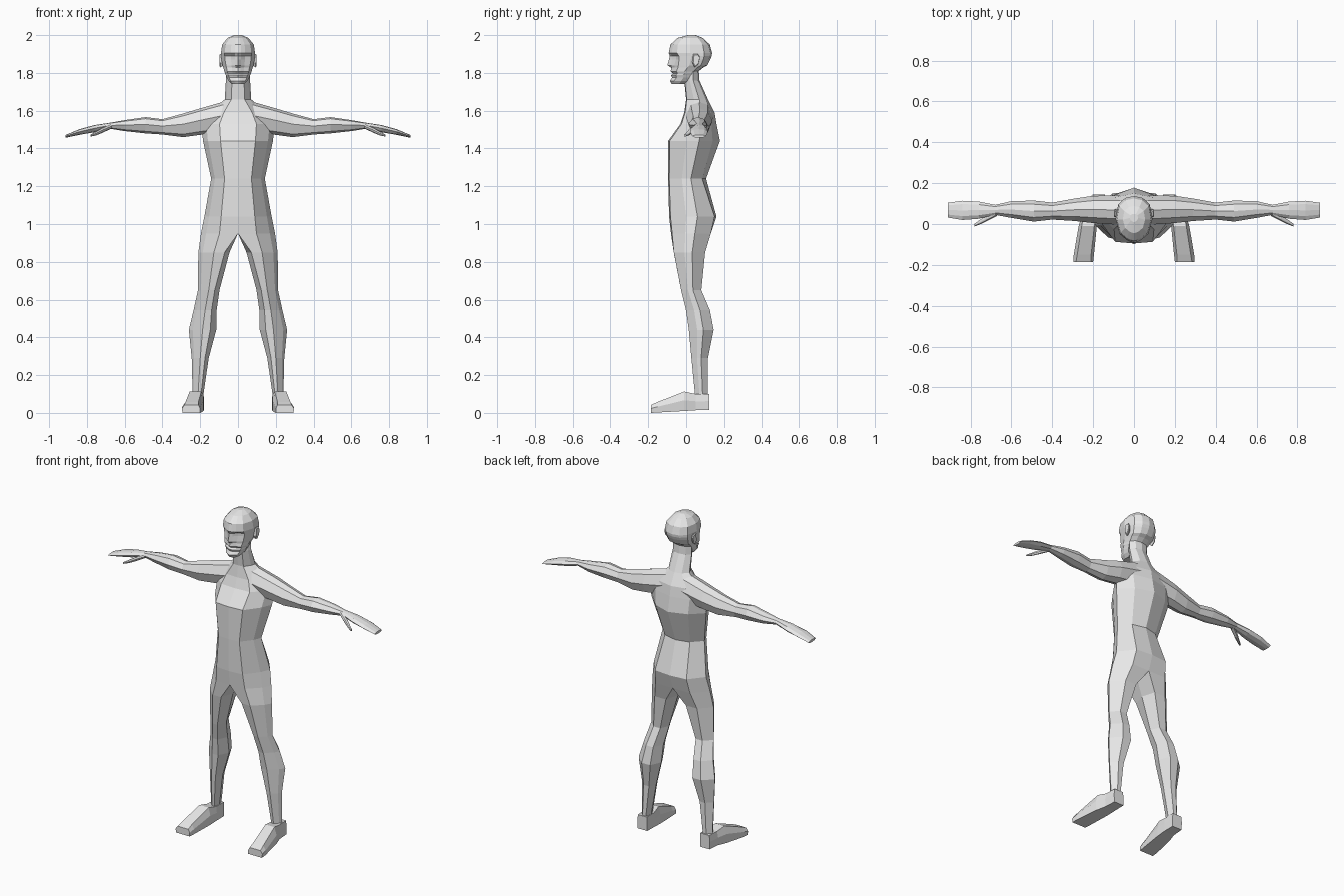
import bpy, bmesh, math

grey = bpy.data.materials.new("light_grey")
grey.diffuse_color = (0.8, 0.8, 0.8, 1)


def loft(name, rings):
    """Skin a list of closed rings, cap the ends and mirror across x = 0."""
    bm = bmesh.new()
    loops = [[bm.verts.new(p) for p in r] for r in rings]
    n = len(loops[0])
    for a, b in zip(loops, loops[1:]):
        for i in range(n):
            j = (i + 1) % n
            bm.faces.new((a[i], a[j], b[j], b[i]))
    bm.faces.new(loops[0])
    bm.faces.new(loops[-1])
    bmesh.ops.recalc_face_normals(bm, faces=bm.faces)
    # open the half along the centre plane
    inner = [f for f in bm.faces if all(abs(v.co.x) < 1e-5 for v in f.verts)]
    bmesh.ops.delete(bm, geom=inner, context='FACES')
    me = bpy.data.meshes.new(name)
    bm.to_mesh(me)
    bm.free()
    me.materials.append(grey)
    ob = bpy.data.objects.new(name, me)
    bpy.context.collection.objects.link(ob)
    mod = ob.modifiers.new("mirror", 'MIRROR')
    mod.use_clip = True
    mod.merge_threshold = 0.0005
    return ob


# Neck, torso and leg: z, inner x, outer x, front y, back y, back fullness, roundness
def body_ring(z, xi, xo, yf, yb, full, r):
    xs = (0.22 * r, 0.5, 0.86, 1, 0.6, 0.2 * r, 0)
    ys = (0.04 * r, 0.03, 0.36, 0.6, full, 1, 0.5)
    return [(xi + (xo - xi) * a, yf + (yb - yf) * b, z) for a, b in zip(xs, ys)]


loft("body", [body_ring(*r) for r in (
    (1.84, 0, 0.062, -0.005, 0.065, 0.9, 0),
    (1.76, 0, 0.064, -0.010, 0.070, 0.9, 0),
    (1.66, 0, 0.070, 0.000, 0.115, 0.9, 0),
    (1.59, 0, 0.150, -0.010, 0.150, 0.88, 0),
    (1.53, 0, 0.195, -0.030, 0.160, 0.86, 0),
    (1.44, 0, 0.185, -0.095, 0.178, 0.86, 0),
    (1.24, 0, 0.142, -0.095, 0.105, 0.9, 0),
    (1.04, 0, 0.178, -0.090, 0.160, 0.96, 0),
    (0.95, 0, 0.196, -0.080, 0.130, 1.0, 0),
    (0.85, 0.045, 0.210, -0.070, 0.100, 1.0, 0.7),
    (0.65, 0.098, 0.212, -0.030, 0.080, 1.0, 1),
    (0.545, 0.113, 0.235, -0.005, 0.125, 1.0, 1),
    (0.44, 0.115, 0.260, 0.010, 0.145, 1.0, 1),
    (0.29, 0.155, 0.245, 0.025, 0.115, 1.0, 1),
    (0.09, 0.184, 0.240, 0.045, 0.115, 1.0, 1))])


# Foot: y, inner x, outer x, bottom z, top z, top inset
def foot_ring(y, xi, xo, zb, zt, t):
    zm = zb + (zt - zb) * 0.55
    return [(xi, y, zb), (xo, y, zb), (xo + 0.003, y, zm), (xo - t, y, zt), (xi + t, y, zt), (xi, y, zm)]


loft("foot", [foot_ring(*r) for r in (
    (0.122, 0.180, 0.245, 0.015, 0.100, 0.002),
    (0.050, 0.180, 0.250, 0.014, 0.100, 0.004),
    (-0.010, 0.182, 0.268, 0.010, 0.113, 0.012),
    (-0.150, 0.196, 0.292, 0.002, 0.058, 0.014),
    (-0.186, 0.200, 0.294, 0.000, 0.042, 0.010))])


# Arm and hand: x, front y, back y, bottom z, top z
def arm_ring(x, yf, yb, zb, zt):
    cy, cz, ry, rz = (yf + yb) / 2, (zb + zt) / 2, (yb - yf) / 2, (zt - zb) / 2
    prof = ((-1, 0.1), (-0.6, 0.8), (0, 1), (0.65, 0.75), (1, 0), (0.65, -0.8), (0, -1), (-0.65, -0.75))
    return [(x, cy + a * ry, cz + b * rz) for a, b in prof]


loft("arm", [arm_ring(*r) for r in (
    (0.05, -0.005, 0.140, 1.490, 1.655),
    (0.20, 0.005, 0.138, 1.472, 1.612),
    (0.29, 0.015, 0.125, 1.460, 1.585),
    (0.40, 0.022, 0.105, 1.474, 1.555),
    (0.49, 0.012, 0.115, 1.480, 1.566),
    (0.60, 0.030, 0.112, 1.492, 1.550),
    (0.68, 0.045, 0.094, 1.505, 1.536),
    (0.76, 0.026, 0.110, 1.486, 1.524),
    (0.84, 0.020, 0.114, 1.472, 1.502),
    (0.912, 0.032, 0.104, 1.457, 1.472))])

loft("thumb", [arm_ring(*r) for r in (
    (0.67, 0.040, 0.075, 1.505, 1.530),
    (0.72, 0.014, 0.045, 1.482, 1.508),
    (0.755, -0.002, 0.020, 1.468, 1.488),
    (0.78, -0.012, 0.002, 1.463, 1.474))])


# Head: z, half width, front y, back y, nose offset, eye offset
def head_ring(z, w, yf, yb, nose, eye):
    xs = (0, 0.18, 0.42, 0.78, 1, 0.86, 0.48, 0)
    ys = (0, 0.02, 0.07, 0.19, 0.5, 0.82, 0.96, 1)
    off = (-nose, -nose * 0.3 + eye * 0.3, eye, eye * 0.2, 0, 0, 0, 0)
    return [(w * a, yf + (yb - yf) * b + o, z) for a, b, o in zip(xs, ys, off)]


loft("head", [head_ring(*r) for r in (
    (2.000, 0.020, 0.010, 0.050, 0, 0),
    (1.985, 0.055, -0.045, 0.088, 0, 0),
    (1.950, 0.084, -0.083, 0.125, 0, 0),
    (1.905, 0.090, -0.092, 0.137, 0, 0),
    (1.890, 0.090, -0.082, 0.135, 0.004, 0.014),
    (1.872, 0.088, -0.078, 0.128, 0.012, 0.010),
    (1.840, 0.082, -0.077, 0.112, 0.022, 0.002),
    (1.828, 0.078, -0.075, 0.090, 0.004, 0.004),
    (1.808, 0.072, -0.080, 0.065, 0.002, 0.006),
    (1.798, 0.069, -0.070, 0.058, 0, 0.004),
    (1.788, 0.065, -0.080, 0.052, 0, 0.006),
    (1.776, 0.060, -0.074, 0.045, 0, 0.004),
    (1.758, 0.050, -0.086, 0.035, 0, 0),
    (1.740, 0.032, -0.076, 0.000, 0, 0))])


# Ear: flat leaf leaning out from the side of the head
def ear_ring(x, s):
    prof = ((-0.6, 1), (0.5, 1), (1, 0.5), (0.6, -0.5), (-0.3, -1), (-0.8, -0.3))
    return [(x, 0.046 + 0.022 * s * a + (x - 0.08) * 0.4, 1.865 + 0.036 * s * b) for a, b in prof]


loft("ear", [ear_ring(0.078, 0.75), ear_ring(0.092, 1.0), ear_ring(0.098, 0.85)])
